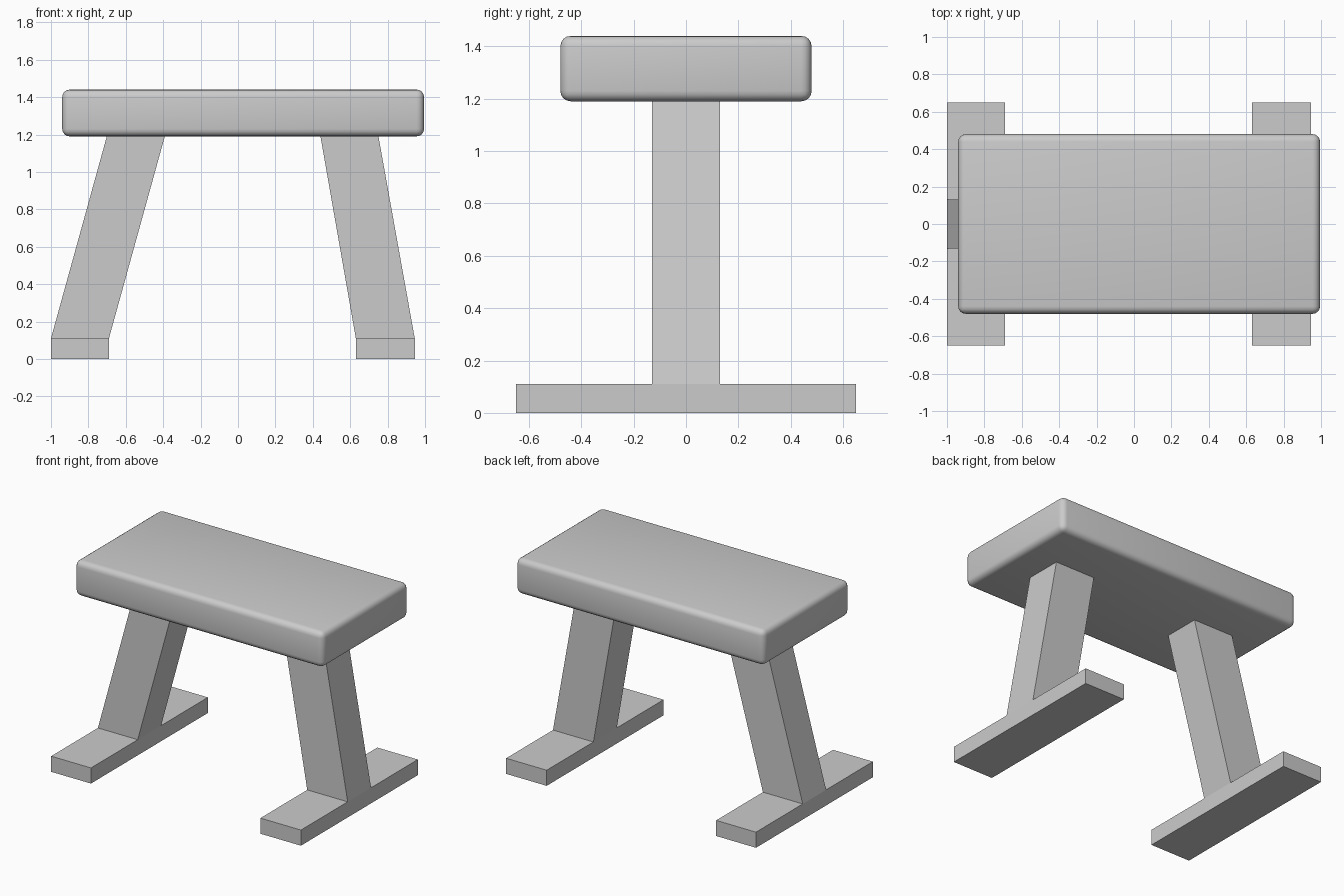
import bpy
import bmesh

cube = bpy.data.objects.get("Cube")
if cube:
    bpy.data.objects.remove(cube, do_unlink=True)

grey = bpy.data.materials.new("light_grey")
grey.use_nodes = True
colour = (0.6, 0.6, 0.6, 1)
grey.diffuse_color = colour
grey.node_tree.nodes["Principled BSDF"].inputs["Base Color"].default_value = colour

FOOT_TOP = 0.11
SEAT_BOTTOM, SEAT_TOP = 1.19, 1.44


def add_prism(name, bottom_x, top_x, half_depth, z0, z1):
    """Box whose bottom and top may be shifted along x."""
    bm = bmesh.new()
    bmesh.ops.create_cube(bm, size=2)
    for v in bm.verts:
        left, right = top_x if v.co.z > 0 else bottom_x
        v.co = (right if v.co.x > 0 else left,
                v.co.y * half_depth,
                z1 if v.co.z > 0 else z0)
    mesh = bpy.data.meshes.new(name)
    bm.to_mesh(mesh)
    bm.free()
    mesh.materials.append(grey)
    obj = bpy.data.objects.new(name, mesh)
    bpy.context.collection.objects.link(obj)
    return obj


# Padded seat with softly rounded edges
seat_x = (-0.94, 0.995)
seat = add_prism("seat", seat_x, seat_x, 0.48, SEAT_BOTTOM, SEAT_TOP)
bevel = seat.modifiers.new("rounded_edges", "BEVEL")
bevel.width = 0.04
bevel.segments = 4
seat.data.shade_smooth()

# Slanted legs, each on a wide flat foot
for side, foot_x, top_x in (("right", (-1.0, -0.69), (-0.70, -0.39)),
                            ("left", (0.63, 0.945), (0.44, 0.75))):
    add_prism(side + "_foot", foot_x, foot_x, 0.65, 0, FOOT_TOP)
    add_prism(side + "_leg", foot_x, top_x, 0.13, FOOT_TOP, SEAT_BOTTOM + 0.005)
